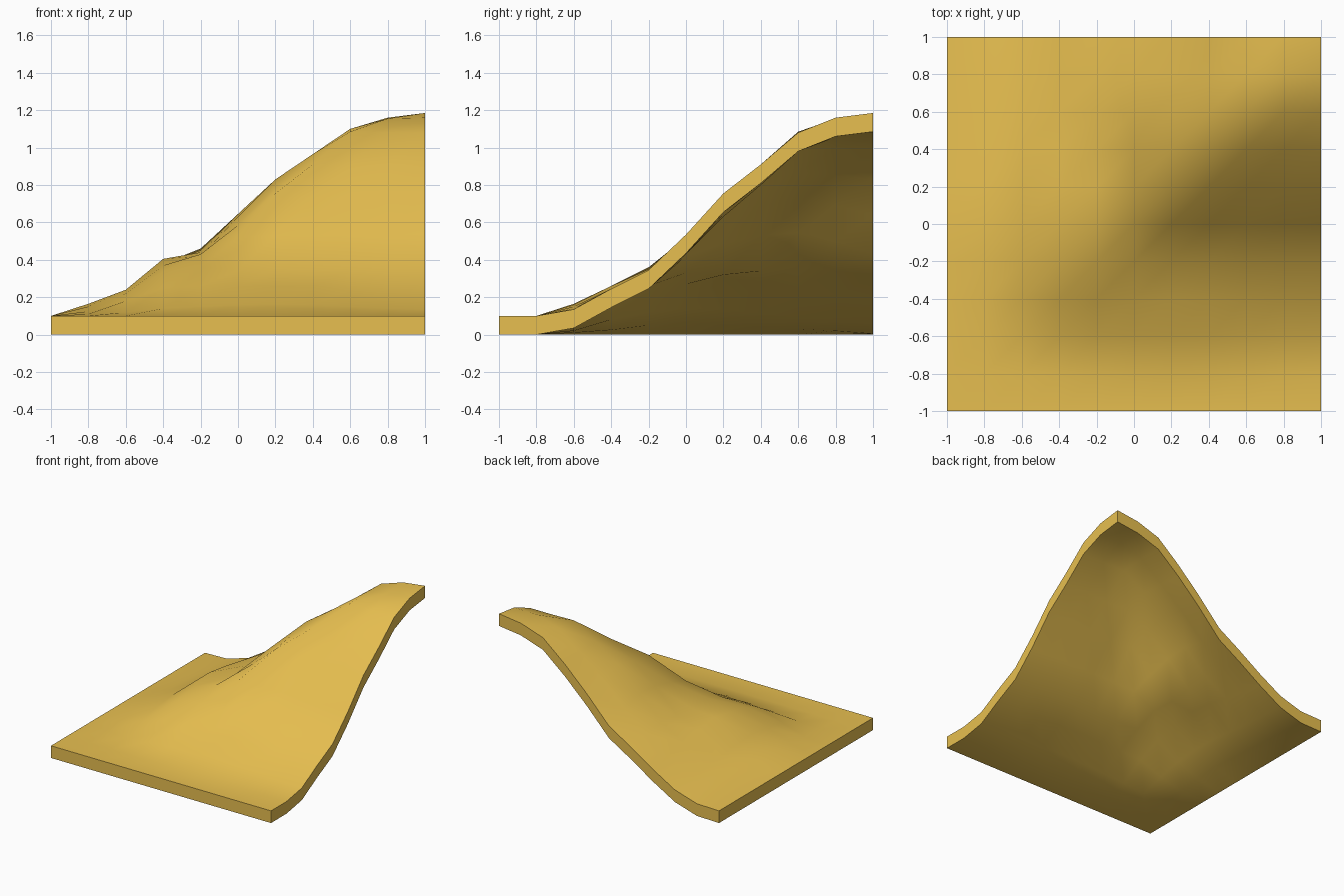
import bpy, bmesh, math

if "Cube" in bpy.data.objects:
    bpy.data.objects.remove(bpy.data.objects["Cube"])

# Cross-section heights of the slope, one profile per 0.2 step in y;
# each runs from x = -0.8 to x = 1 (the left and front margins stay flat)
FLAT = 0.10
PROFILES = {
    -0.6: (.11, .12, .14, .15, .16, .165, .16, .15, .14, .135),
    -0.4: (.125, .18, .25, .26, .26, .26, .26, .245, .245, .245),
    -0.2: (.15, .22, .335, .36, .345, .345, .345, .35, .345, .345),
    0.0: (.165, .24, .37, .43, .52, .53, .53, .53, .53, .535),
    0.2: (.15, .235, .405, .42, .585, .755, .73, .74, .75, .755),
    0.4: (.14, .215, .38, .44, .63, .79, .91, .90, .91, .91),
    0.6: (.13, .195, .345, .46, .645, .83, .965, 1.085, 1.08, 1.08),
    0.8: (.12, .18, .31, .44, .60, .79, .95, 1.10, 1.155, 1.16),
    1.0: (.105, .165, .28, .41, .53, .74, .93, 1.095, 1.16, 1.185),
}


def height(x, y):
    row = PROFILES.get(round(y, 1) + 0.0)
    column = round((x + 1) / 0.2)
    return row[column - 1] if row and column > 0 else FLAT


# Terrain sheet: an even grid lifted to the profiles
bm = bmesh.new()
bmesh.ops.create_grid(bm, x_segments=10, y_segments=10, size=1)
for v in bm.verts:
    v.co.z = height(v.co.x, v.co.y) - FLAT

# Thickness: the sheet is extruded straight up
top = bmesh.ops.extrude_face_region(bm, geom=bm.faces[:], use_keep_orig=True)
for g in top["geom"]:
    if isinstance(g, bmesh.types.BMVert):
        g.co.z += FLAT
bmesh.ops.recalc_face_normals(bm, faces=bm.faces[:])

mesh = bpy.data.meshes.new("hillside_slope")
bm.to_mesh(mesh)
bm.free()
slope = bpy.data.objects.new("hillside_slope", mesh)
bpy.context.collection.objects.link(slope)

# Smooth terrain with crisp cut sides
bpy.context.view_layer.objects.active = slope
slope.select_set(True)
bpy.ops.object.shade_smooth_by_angle(angle=math.radians(40))

# Golden sand colour
sand = bpy.data.materials.new("sand")
sand.diffuse_color = (0.8, 0.52, 0.08, 1)
sand.use_nodes = True
sand.node_tree.nodes["Principled BSDF"].inputs["Base Color"].default_value = sand.diffuse_color
mesh.materials.append(sand)
